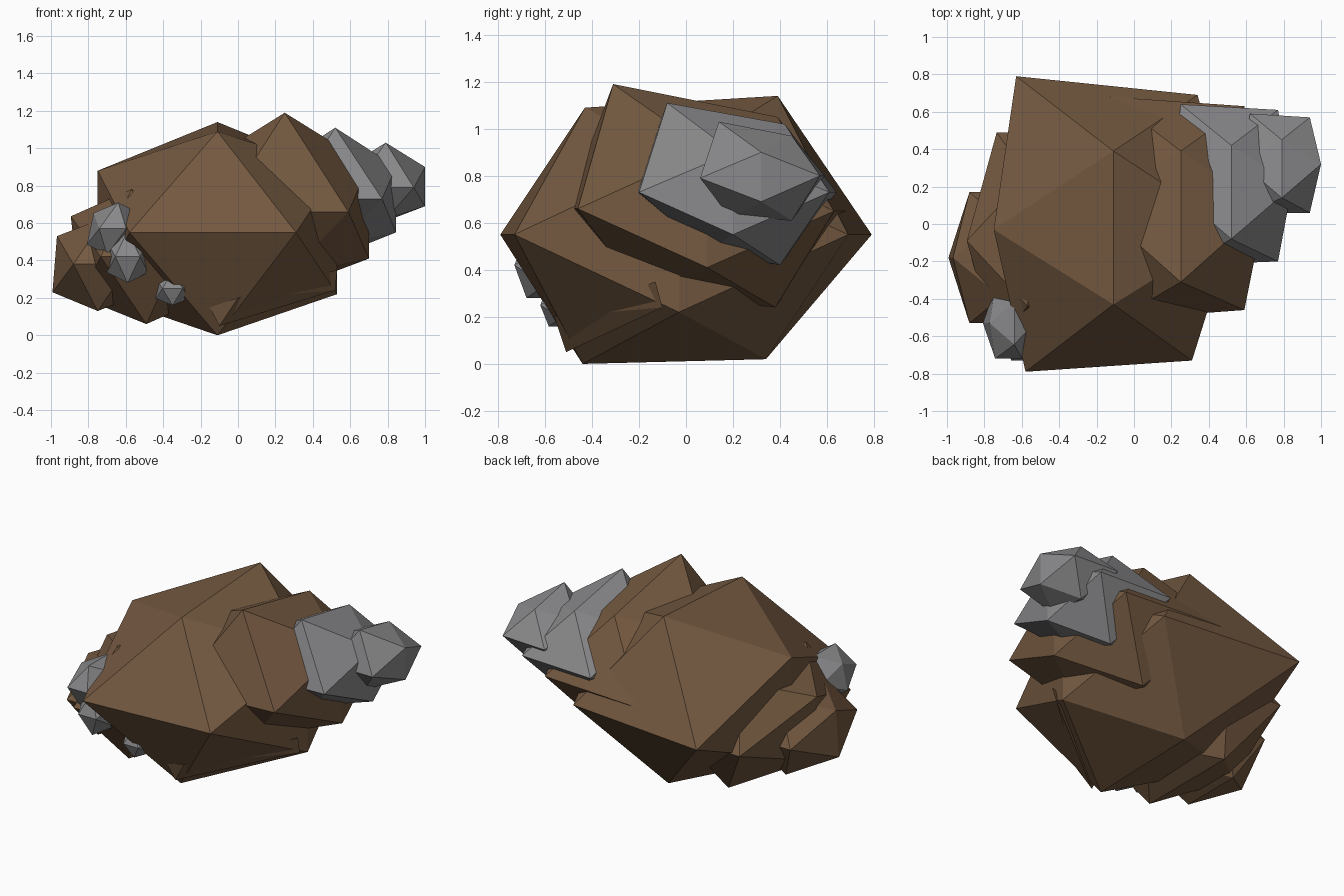
import bpy, bmesh

if "Cube" in bpy.data.objects:
    bpy.data.objects.remove(bpy.data.objects["Cube"])


def material(name, rgb):
    m = bpy.data.materials.new(name)
    m.diffuse_color = (*rgb, 1.0)
    m.use_nodes = True
    m.node_tree.nodes["Principled BSDF"].inputs["Base Color"].default_value = m.diffuse_color
    return m


BROWN = material("brown_rock", (0.175, 0.10, 0.052))
GRAY = material("gray_rock", (0.25, 0.25, 0.258))


def hull(name, points, mat):
    """Flat-shaded convex boulder around the given points."""
    me = bpy.data.meshes.new(name)
    bm = bmesh.new()
    for p in points:
        bm.verts.new(p)
    res = bmesh.ops.convex_hull(bm, input=bm.verts[:])
    loose = [v for v in bm.verts if not v.link_faces]
    bmesh.ops.delete(bm, geom=loose, context='VERTS')
    bmesh.ops.recalc_face_normals(bm, faces=bm.faces[:])
    bm.to_mesh(me)
    bm.free()
    me.materials.append(mat)
    ob = bpy.data.objects.new(name, me)
    bpy.context.collection.objects.link(ob)


def ridged(name, mat, x, top, bottom, front, back, side):
    """Irregular icosahedron: top and bottom ridges along y, front and back
    edges along x, and upright edges on the left and right."""
    y0, z0, y1, z1 = top
    pts = [(x, y0, z0), (x, y1, z1)]
    y0, z0, y1, z1 = bottom
    pts += [(x, y0, z0), (x, y1, z1)]
    for xl, yl, xr, yr, z in (front, back):
        pts += [(xl, yl, z), (xr, yr, z)]
    hx, y, zlow, zhigh = side
    pts += [(x + s * hx, y, z) for s in (-1, 1) for z in (zlow, zhigh)]
    hull(name, pts, mat)


def chunk(name, mat, c, h, lean=0.0):
    """Regular squashed icosahedron; lean shifts x with height."""
    k = 0.6
    pts = []
    for s in (-1, 1):
        for t in (-1, 1):
            pts += [(0, s * k, t), (s * k, t, 0), (t, 0, s * k)]
    hull(name, [(c[0] + h[0] * x + lean * z, c[1] + h[1] * y, c[2] + h[2] * z)
                for x, y, z in pts], mat)


# Main body
ridged("main_boulder", BROWN, -0.11,
       (-0.43, 1.09, 0.39, 1.14), (-0.44, 0.0, 0.34, 0.02),
       (-0.58, -0.79, 0.31, -0.73, 0.55), (-0.63, 0.79, 0.34, 0.69, 0.55),
       (0.64, -0.03, 0.22, 0.88))

# Boulders stepping out to the right
ridged("right_boulder", BROWN, 0.25,
       (-0.31, 1.19, 0.39, 1.05), (-0.20, 0.31, 0.38, 0.24),
       (-0.09, -0.51, 0.59, -0.46, 0.66), (-0.13, 0.68, 0.59, 0.63, 0.65),
       (0.45, 0.09, 0.41, 0.91))
ridged("gray_boulder", GRAY, 0.52,
       (-0.08, 1.11, 0.42, 1.02), (0.09, 0.48, 0.40, 0.42),
       (0.27, -0.22, 0.77, -0.20, 0.73), (0.25, 0.64, 0.77, 0.61, 0.73),
       (0.325, 0.2, 0.55, 0.90))
ridged("gray_tip", GRAY, 0.79,
       (0.14, 1.03, 0.45, 0.97), (0.19, 0.62, 0.45, 0.61),
       (0.62, 0.06, 0.94, 0.06, 0.79), (0.62, 0.59, 0.94, 0.57, 0.80),
       (0.21, 0.32, 0.69, 0.90))

# Boulders stepping out to the left
chunk("left_boulder", BROWN, (-0.53, -0.09, 0.42), (0.34, 0.58, 0.36), -0.04)
chunk("left_tip", BROWN, (-0.73, -0.18, 0.38), (0.25, 0.35, 0.25), 0.02)

# Shallow spur under the front right
hull("lower_spur", [(-0.10, -0.51, 0.05), (-0.15, -0.53, 0.15),
                    (0.0, -0.56, 0.20), (0.53, -0.13, 0.35),
                    (0.52, -0.10, 0.24), (0.0, -0.2, 0.2)], BROWN)

# Small gray outcrops on the front left
chunk("upper_outcrop", GRAY, (-0.67, -0.53, 0.57), (0.12, 0.19, 0.14), 0.03)
chunk("lower_outcrop", GRAY, (-0.59, -0.60, 0.42), (0.11, 0.13, 0.14))
chunk("small_outcrop", GRAY, (-0.35, -0.53, 0.25), (0.09, 0.09, 0.09))
